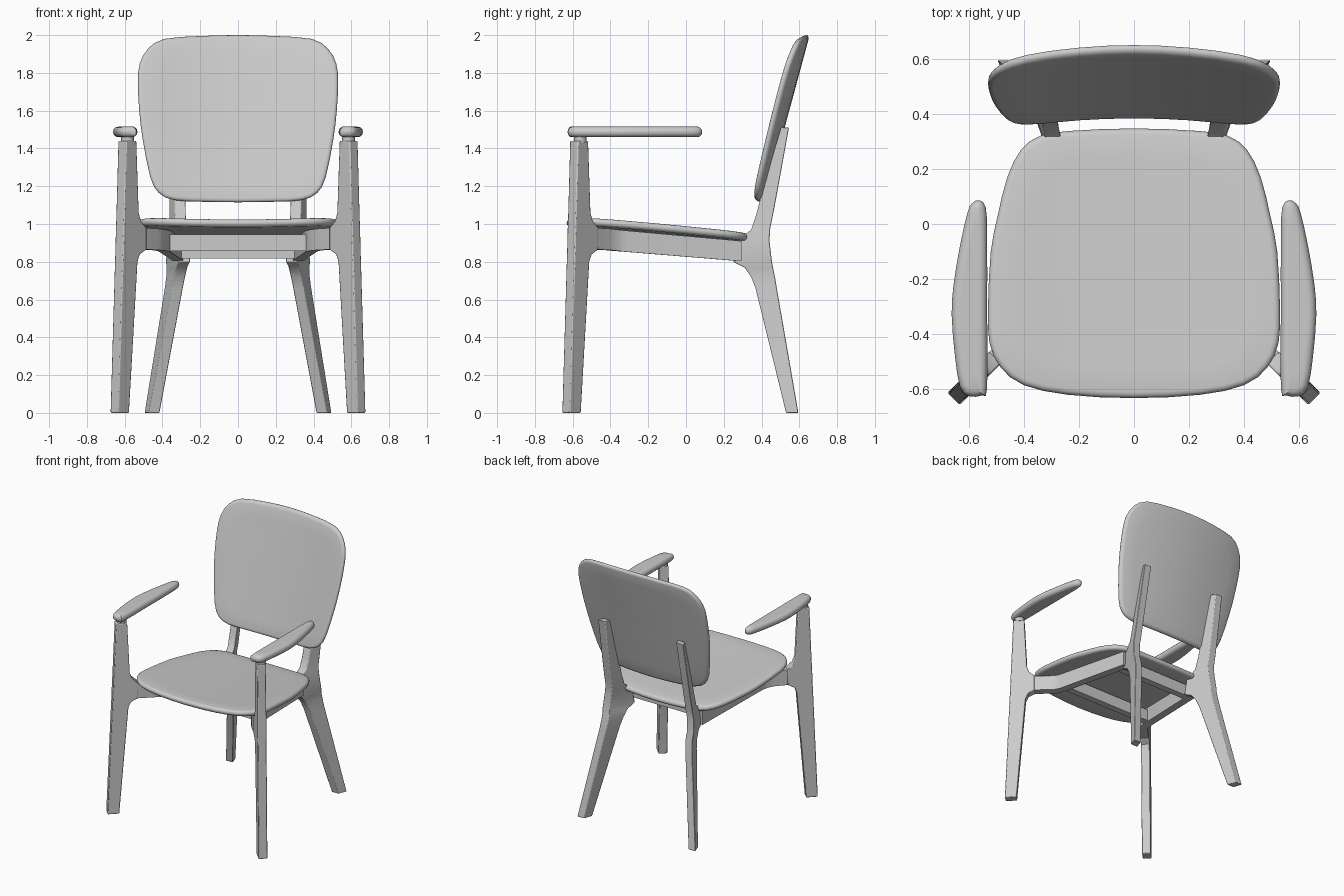
import bpy, bmesh, math
from mathutils import Vector

if "Cube" in bpy.data.objects:
    bpy.data.objects.remove(bpy.data.objects["Cube"], do_unlink=True)

GREY = (0.6, 0.6, 0.6, 1.0)
mat = bpy.data.materials.new("light grey")
mat.use_nodes = True
mat.diffuse_color = GREY
mat.node_tree.nodes["Principled BSDF"].inputs["Base Color"].default_value = GREY


def loft(name, rings, bevel=0.0, angle=35):
    """Skin equal-length closed rings of points and cap both ends."""
    bm = bmesh.new()
    vs = [[bm.verts.new(p) for p in ring] for ring in rings]
    n = len(rings[0])
    for a, b in zip(vs, vs[1:]):
        for i in range(n):
            j = (i + 1) % n
            bm.faces.new((a[i], a[j], b[j], b[i]))
    bm.faces.new(vs[0])
    bm.faces.new(vs[-1])
    bmesh.ops.recalc_face_normals(bm, faces=bm.faces)
    mesh = bpy.data.meshes.new(name)
    bm.to_mesh(mesh)
    bm.free()
    mesh.materials.append(mat)
    ob = bpy.data.objects.new(name, mesh)
    bpy.context.collection.objects.link(ob)
    if bevel:
        m = ob.modifiers.new("soft_edges", "BEVEL")
        m.width, m.segments, m.limit_method = bevel, 2, "ANGLE"
        m.angle_limit = math.radians(50)
    bpy.ops.object.select_all(action="DESELECT")
    ob.select_set(True)
    bpy.context.view_layer.objects.active = ob
    bpy.ops.object.shade_smooth_by_angle(angle=math.radians(angle))
    return ob


def smooth_outline(pts):
    """Closed Catmull-Rom curve with one extra point per segment."""
    p = [Vector(q) for q in pts]
    out = []
    for i in range(len(p)):
        a, b, c, d = p[i - 1], p[i], p[(i + 1) % len(p)], p[(i + 2) % len(p)]
        out += [b, (b + c) * 0.5625 - (a + d) * 0.0625]
    return out


def pad(name, outline, thick, radius, place):
    """Round-edged slab; place(a, b, h) bends it into position."""
    pts = smooth_outline(outline)
    n = len(pts)
    centre = sum(pts, Vector((0, 0))) / n
    area = sum(pts[i - 1].cross(pts[i]) for i in range(n))
    normals = []
    for i in range(n):
        t = (pts[(i + 1) % n] - pts[i - 1]).normalized() * (1 if area > 0 else -1)
        normals.append(Vector((t.y, -t.x)))
    layers = [(radius, s, 0) for s in (0.08, 0.35, 0.6, 0.82)]
    for k in range(7):
        a = math.pi * k / 6
        layers.append((radius * (1 - math.sin(a)), 1, thick * (1 - math.cos(a)) / 2))
    layers += [(radius, s, thick) for s in (0.82, 0.6, 0.35, 0.08)]
    rings = []
    for inset, s, h in layers:
        flat = [centre + (p - q * inset - centre) * s for p, q in zip(pts, normals)]
        rings.append([place(v.x, v.y, h) for v in flat])
    return loft(name, rings, angle=60)


def mirrored(half):
    """Complete a half outline whose first and last points lie on x = 0."""
    return half + [(-x, y) for x, y in half[-2:0:-1]]


# Dished seat sloping down to the back
seat = mirrored([(0, -.632), (.24, -.62), (.40, -.585), (.485, -.52), (.525, -.43),
                 (.53, -.30), (.52, -.10), (.495, .03), (.46, .17), (.41, .27),
                 (.34, .32), (.23, .338), (0, .347)])
pad("seat", seat, .042, .022,
    lambda x, y, h: (x, y, .930 - .085 * y + .07 * x * x + h))

# Curved, reclined backrest
back = mirrored([(0, 2.0), (.2, 1.995), (.39, 1.98), (.475, 1.93), (.52, 1.85),
                 (.53, 1.75), (.523, 1.6), (.505, 1.45), (.465, 1.25), (.42, 1.165),
                 (.34, 1.127), (.2, 1.118), (0, 1.115)])
pad("backrest", back, .038, .022,
    lambda x, z, h: (x, .382 + .27 * (z - 1.13) - .2 * x * x + h, z))

# Half-profiles: (z, inner, outer) along the diagonal of the front leg
FRONT = [(0, .83, .912), (.80, .766, .879), (.84, .748, .877), (.865, .70, .876),
         (.98, .70, .872), (1.015, .74, .870), (1.06, .757, .868), (1.44, .775, .853)]
# Rear leg: (z, front y, back y, centre x)
REAR = [(0, .53, .595, .455), (.66, .368, .481, .340), (.72, .345, .471, .330),
        (.77, .31, .461, .323), (.80, .25, .455, .318), (.91, .27, .442, .315),
        (.97, .345, .445, .318), (1.05, .372, .461, .32), (1.15, .398, .480, .32),
        (1.51, .503, .545, .32)]
# Side rail path: (x, y, bottom z, top z)
RAIL = [(.53, -.51, .865, .98), (.445, -.425, .863, .975), (.405, -.375, .858, .97),
        (.388, -.32, .853, .965), (.315, .29, .803, .91)]
ARM = [(.533, -.595), (.55, -.622), (.60, -.625), (.632, -.59), (.65, -.48),
       (.662, -.33), (.655, -.22), (.632, -.08), (.605, .04), (.588, .075),
       (.562, .086), (.538, .06), (.533, -.05), (.533, -.33)]

for s, side in ((1, "left"), (-1, "right")):
    # Front leg: a board standing on the diagonal
    r = math.sqrt(0.5)
    rings = []
    for z, a, b in FRONT:
        ring = [(a, -.031), (b, -.031), (b, .031), (a, .031)]
        rings.append([(s * (u * r + v * r + .01), -u * r + v * r + .01, z) for u, v in ring])
    loft(side + "_front_leg", rings, .006)

    # Rear leg running up into the back support
    rings = []
    for z, f, b, x in REAR:
        m, k, t = (f + b) / 2, .35, .029
        rings.append([(s * (x + k * (y - m) + w), y, z)
                      for y, w in ((f, -t), (b, -t), (b, t), (f, t))])
    loft(side + "_rear_leg", rings, .004)

    # Bent side rail joining the legs
    rings = []
    for i, (x, y, lo, hi) in enumerate(RAIL):
        p, q = RAIL[max(i - 1, 0)], RAIL[min(i + 1, len(RAIL) - 1)]
        t = Vector((q[0] - p[0], q[1] - p[1])).normalized() * .029
        rings.append([(s * (x + e * t.y), y - e * t.x, z)
                      for e, z in ((-1, lo), (1, lo), (1, hi), (-1, hi))])
    loft(side + "_side_rail", rings)

    # Armrest and the dowel beneath it
    pad(side + "_armrest", ARM, .055, .026,
        lambda x, y, h: (s * x, y, 1.46 + h))
    loft(side + "_armrest_dowel",
         [[(s * (.585 + .034 * math.cos(a)), -.56 + .034 * math.sin(a), z)
           for a in (math.tau * i / 20 for i in range(20))] for z in (1.43, 1.47)])

# Cross rails under the seat
for name, y, w, x, lo, hi in (("front_cross_rail", -.30, .025, .385, .858, .945),
                              ("rear_cross_rail", .20, .025, .325, .818, .905)):
    loft(name, [[(e * x, y - w, lo), (e * x, y + w, lo), (e * x, y + w, hi), (e * x, y - w, hi)]
                for e in (-1, 1)])
